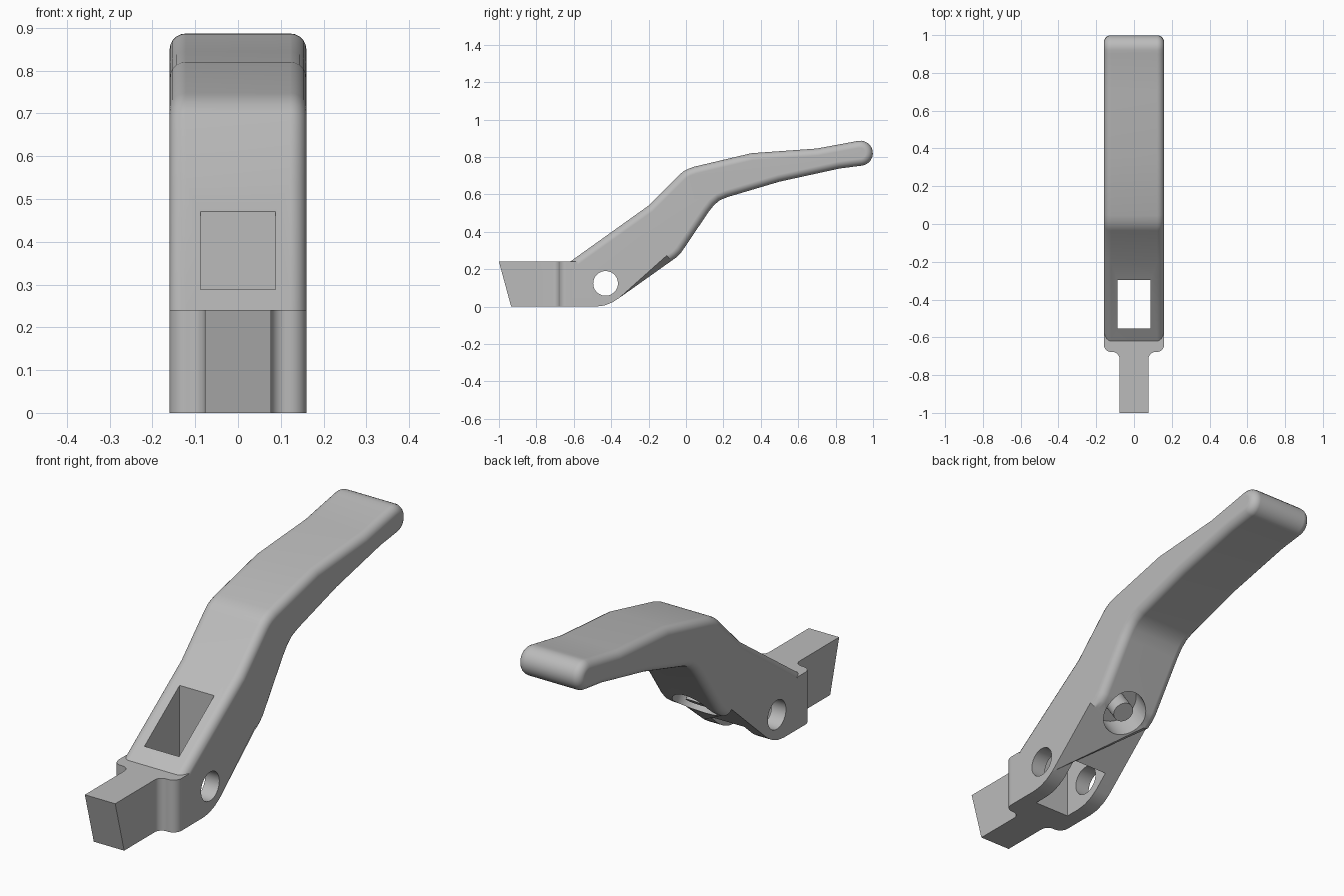
import bpy, bmesh
from math import sin, cos, pi, radians
from mathutils import Vector, Matrix

cube = bpy.data.objects.get("Cube")
if cube:
    bpy.data.objects.remove(cube, do_unlink=True)

HALF = 0.16      # half width of the lever
LUG_TOP = 0.24

grey = bpy.data.materials.new("satin_grey")
grey.use_nodes = True
colour = (0.5, 0.5, 0.5, 1)
grey.diffuse_color = colour
grey.node_tree.nodes["Principled BSDF"].inputs["Base Color"].default_value = colour


def finish(bm, name):
    bmesh.ops.recalc_face_normals(bm, faces=bm.faces)
    mesh = bpy.data.meshes.new(name)
    bm.to_mesh(mesh)
    bm.free()
    mesh.materials.append(grey)
    obj = bpy.data.objects.new(name, mesh)
    bpy.context.collection.objects.link(obj)
    return obj


def extrude(points, vector):
    """Prism from a closed outline."""
    bm = bmesh.new()
    face = bm.faces.new([bm.verts.new(p) for p in points])
    new = bmesh.ops.extrude_face_region(bm, geom=[face])["geom"]
    bmesh.ops.translate(bm, vec=vector,
                        verts=[v for v in new if isinstance(v, bmesh.types.BMVert)])
    return bm


def arc(cx, cy, r, start, end, steps=8):
    angles = [radians(start + (end - start) * i / steps) for i in range(steps + 1)]
    return [(cx + r * cos(a), cy + r * sin(a)) for a in angles]


def cylinder(name, radius, length, centre, axis):
    bm = bmesh.new()
    turn = Vector(axis).to_track_quat("Z", "Y").to_matrix().to_4x4()
    bmesh.ops.create_cone(bm, cap_ends=True, segments=48, radius1=radius, radius2=radius,
                          depth=length, matrix=Matrix.Translation(centre) @ turn)
    return finish(bm, name)


def combine(target, other, operation):
    bpy.context.view_layer.objects.active = target
    mod = target.modifiers.new(operation.lower(), "BOOLEAN")
    mod.operation, mod.solver, mod.object = operation, "EXACT", other
    bpy.ops.object.modifier_apply(modifier=mod.name)
    bpy.data.objects.remove(other, do_unlink=True)


# Lever: side outline with a rounded tip
top = [(-0.62, 0.24), (-0.20, 0.54), (-0.035, 0.705), (-0.015, 0.722),
       (0.01, 0.736), (0.045, 0.748), (0.35, 0.82), (0.70, 0.845), (0.90, 0.882)]
tip = arc(0.932, 0.82, 0.067, 100, -80, 12)
bottom = [(0.82, 0.738), (0.50, 0.668), (0.22, 0.585), (0.18, 0.568), (0.15, 0.543),
          (0.12, 0.505), (-0.025, 0.29), (-0.05, 0.264), (-0.08, 0.243),
          (-0.36, 0.044), (-0.395, 0.022), (-0.435, 0.006), (-0.48, 0), (-0.62, 0)]
bm = extrude([(-HALF, y, z) for y, z in top + tip + bottom], (2 * HALF, 0, 0))


def rounded(edge):
    a, b = (v.co for v in edge.verts)
    if abs(a.x - b.x) > 0.01:
        return False
    return min(a.z, b.z) > 0.235 and max(a.z, b.z) > 0.25


bmesh.ops.bevel(bm, geom=[e for e in bm.edges if rounded(e)], offset=0.038,
                offset_type="OFFSET", segments=5, profile=0.5, affect="EDGES",
                clamp_overlap=False)
lever = finish(bm, "lever")

# Lug: plan outline with filleted shoulders and a narrow tongue
neck = 0.077
side = [(neck, -1.0)] + arc(neck + 0.035, -0.713, 0.035, 180, 90) \
    + arc(HALF - 0.04, -0.638, 0.04, -90, 0) + [(HALF, -0.58)]
outline = side + [(-x, y) for x, y in reversed(side)]
bm = extrude([(x, y, 0) for x, y in outline], (0, 0, LUG_TOP))
for v in bm.verts:          # sloping front end
    if v.co.y < -0.99 and v.co.z < 0.01:
        v.co.y = -0.935
combine(lever, finish(bm, "lug"), "UNION")

# Square window through the lever
bm = bmesh.new()
bmesh.ops.create_cube(bm, size=1, matrix=Matrix.Translation((0, -0.425, 0.3))
                      @ Matrix.Diagonal((0.176, 0.255, 1.0, 1)))
combine(lever, finish(bm, "window_cutter"), "DIFFERENCE")

# Pivot hole across the lever
combine(lever, cylinder("pivot_cutter", 0.066, 1, (0, -0.43, 0.124), (1, 0, 0)),
        "DIFFERENCE")

# Spring pocket on the underside with a central pin
axis = Vector((0, 0.58, -0.815)).normalized()
mouth = Vector((0, -0.06, 0.256))
combine(lever, cylinder("pocket_cutter", 0.1, 0.24, mouth, axis), "DIFFERENCE")
combine(lever, cylinder("spring_pin", 0.045, 0.12, mouth - axis * 0.08, axis), "UNION")

# Smooth shading with crisp edges
bpy.ops.object.select_all(action="DESELECT")
lever.select_set(True)
bpy.context.view_layer.objects.active = lever
bpy.ops.object.shade_smooth_by_angle(angle=radians(30))
weighted = lever.modifiers.new("weighted_normals", "WEIGHTED_NORMAL")
weighted.keep_sharp = True
